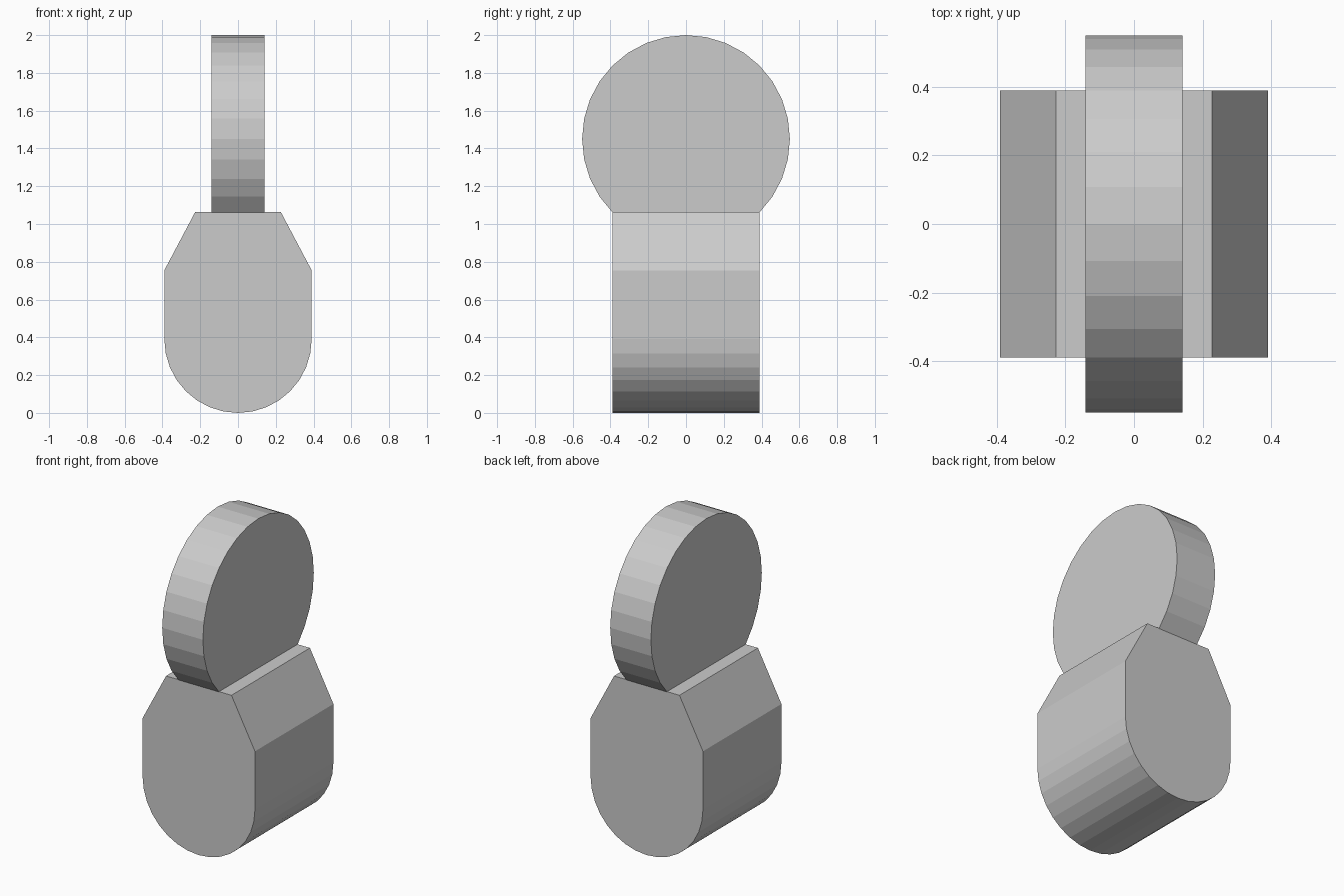
import bpy, bmesh
from math import sin, cos, radians

if "Cube" in bpy.data.objects:
    bpy.data.objects.remove(bpy.data.objects["Cube"])


def extrude_profile(name, points, half, axis):
    """Prism from a 2D profile (horizontal, z), extruded both ways along axis."""
    bm = bmesh.new()
    place = (lambda h, z: (h, -half, z)) if axis == 'y' else (lambda h, z: (-half, h, z))
    face = bm.faces.new([bm.verts.new(place(h, z)) for h, z in points])
    ext = bmesh.ops.extrude_face_region(bm, geom=[face], use_keep_orig=True)
    verts = [v for v in ext['geom'] if isinstance(v, bmesh.types.BMVert)]
    shift = (0, 2 * half, 0) if axis == 'y' else (2 * half, 0, 0)
    bmesh.ops.translate(bm, verts=verts, vec=shift)
    bmesh.ops.recalc_face_normals(bm, faces=bm.faces)
    mesh = bpy.data.meshes.new(name)
    bm.to_mesh(mesh)
    bm.free()
    obj = bpy.data.objects.new(name, mesh)
    bpy.context.collection.objects.link(obj)
    return obj


def arc(cz, r, start, count):
    """Points on a 32-sided circle centred at (0, cz)."""
    angles = [radians(start + 11.25 * i) for i in range(count)]
    return [(r * cos(a), cz + r * sin(a)) for a in angles]


# Body: rounded underside, straight sides, chamfered shoulders
body = arc(0.39, 0.39, 180, 17) + [(0.39, 0.755), (0.227, 1.063),
                                   (-0.227, 1.063), (-0.39, 0.755)]
extrude_profile("body", body, 0.389, 'y')

# Upright disc, with a straight tab sunk into the body
disc = arc(1.45, 0.55, -45, 25) + [(-0.387, 0.81), (0.387, 0.81)]
extrude_profile("disc", disc, 0.141, 'x')
